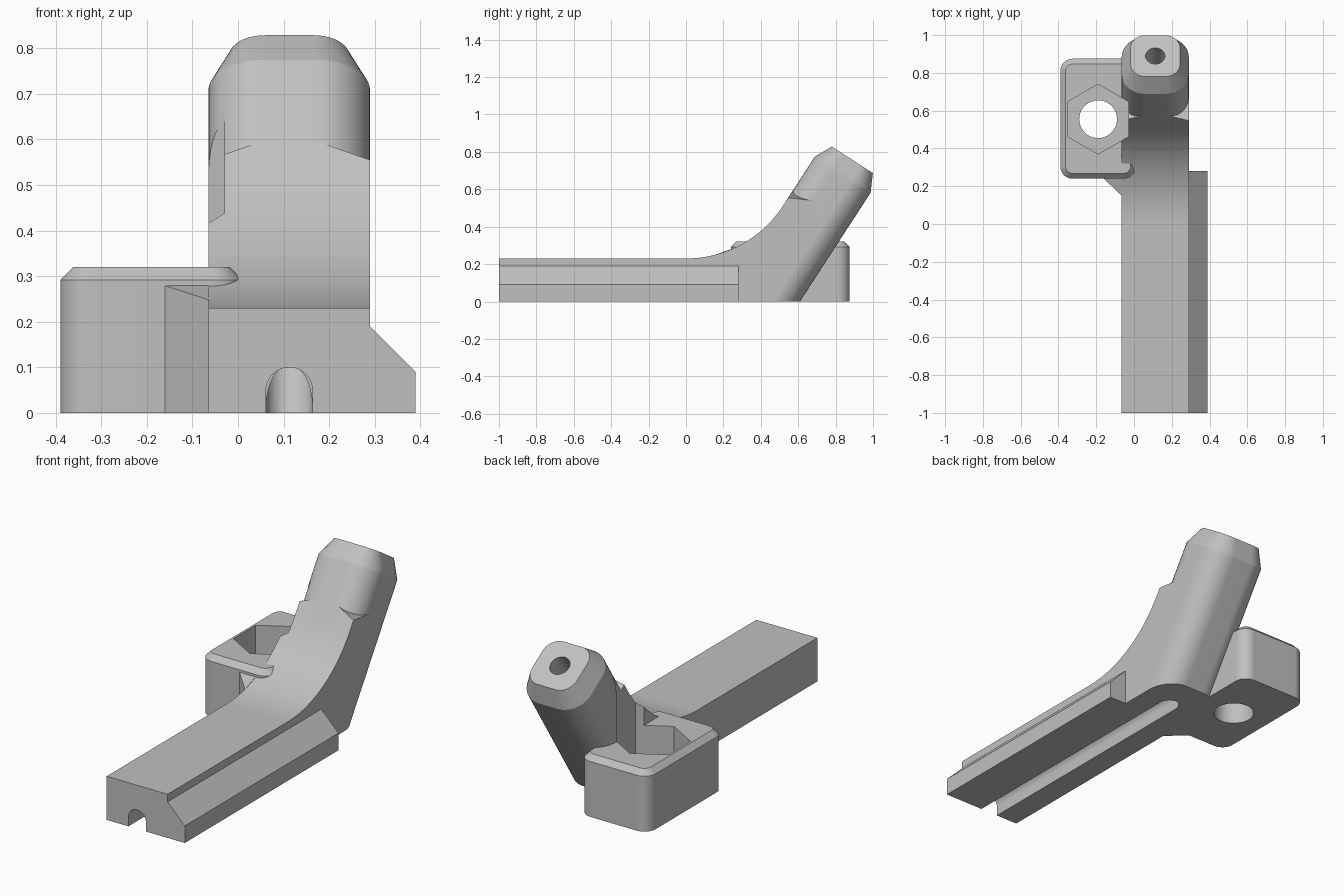
import bpy
import bmesh
from math import sin, cos, pi, radians, sqrt
from mathutils import Vector

cube = bpy.data.objects.get("Cube")
if cube:
    bpy.data.objects.remove(cube, do_unlink=True)

grey = bpy.data.materials.new("light_grey")
grey.use_nodes = True
COLOUR = (0.53, 0.53, 0.53, 1)
grey.diffuse_color = COLOUR
bsdf = next(n for n in grey.node_tree.nodes if n.type == 'BSDF_PRINCIPLED')
bsdf.inputs["Base Color"].default_value = COLOUR

# Main dimensions
LEFT, RIGHT = 0.29, -0.065
MID_X = (LEFT + RIGHT) / 2
BAR_TOP = 0.23
TILT = radians(33)
SWEEP = pi / 2 - TILT
ARC_R = 0.618
ALONG = Vector((0, sin(TILT), cos(TILT)))
ACROSS = Vector((0, cos(TILT), -sin(TILT)))
NECK_FRONT, NECK_BACK = 0.157, 0.51
NECK_MID = (NECK_FRONT + NECK_BACK) / 2


def loft(name, rings):
    """Skin a list of equal-length point rings and cap both ends."""
    bm = bmesh.new()
    rows = [[bm.verts.new(p) for p in ring] for ring in rings]
    n = len(rows[0])
    for a, b in zip(rows, rows[1:]):
        for i in range(n):
            j = (i + 1) % n
            bm.faces.new((a[i], a[j], b[j], b[i]))
    bm.faces.new(rows[0])
    bm.faces.new(rows[-1])
    bmesh.ops.recalc_face_normals(bm, faces=bm.faces)
    mesh = bpy.data.meshes.new(name)
    bm.to_mesh(mesh)
    bm.free()
    mesh.materials.append(grey)
    obj = bpy.data.objects.new(name, mesh)
    bpy.context.collection.objects.link(obj)
    return obj


def round_rect(hx, hy, r, steps=10):
    pts = []
    for k, (sx, sy) in enumerate([(1, 1), (-1, 1), (-1, -1), (1, -1)]):
        for i in range(steps + 1):
            a = (k + i / steps) * pi / 2
            pts.append((sx * (hx - r) + r * cos(a), sy * (hy - r) + r * sin(a)))
    return pts


def circle(r, n, start=0.0):
    return [(r * cos(start + 2 * pi * i / n), r * sin(start + 2 * pi * i / n)) for i in range(n)]


def upright(pts, cx, cy, z):
    return [Vector((cx + u, cy + v, z)) for u, v in pts]


def tilted(pts, t):
    return [Vector((MID_X + u, 0, 0)) + ACROSS * (NECK_MID + v) + ALONG * t for u, v in pts]


def on_neck(s, z):
    """(y, z) on the slanted line at offset s across the neck."""
    return ((s + z * sin(TILT)) / cos(TILT), z)


def arc_z(y):
    return BAR_TOP + ARC_R - sqrt(ARC_R ** 2 - y ** 2)


def body_ring(x, top):
    arc = [(ARC_R * sin(SWEEP * i / 24), BAR_TOP + ARC_R * (1 - cos(SWEEP * i / 24)))
           for i in range(25)]
    prof = [(-1, 0), (-1, BAR_TOP)] + arc
    prof += [on_neck(NECK_FRONT, top), on_neck(0.27, 0.54), on_neck(0.38, 0.4), on_neck(0.38, 0)]
    return [Vector((x, y, z)) for y, z in prof]


# Bar sweeping up into the neck
bar = loft("bar_and_sweep", [body_ring(x, z) for x, z in
                             [(RIGHT, 0.555), (0.055, 0.597), (0.17, 0.597), (LEFT, 0.555)]])

# Side rail with sloping top
rail_profile = [(LEFT, 0), (0.39, 0), (0.39, 0.09), (LEFT, 0.19)]
rail = loft("side_rail", [[Vector((x, y, z)) for x, z in rail_profile] for y in (-1, 0.28)])

# Slanted neck with tapered tip, trimmed flat at the ground
HALF = (LEFT - RIGHT) / 2
neck_section = round_rect(HALF, HALF, 0.122)
tip_section = round_rect(HALF - 0.047, HALF - 0.047, 0.078)
neck = loft("slanted_neck", [tilted(neck_section, 0), tilted(neck_section, 1.025),
                             tilted(tip_section, 1.12)])
bm = bmesh.new()
bm.from_mesh(neck.data)
cut = bmesh.ops.bisect_plane(bm, geom=bm.verts[:] + bm.edges[:] + bm.faces[:],
                             plane_co=(0, 0, 0), plane_no=(0, 0, 1), clear_inner=True)
bmesh.ops.contextual_create(bm, geom=[e for e in cut["geom_cut"]
                                      if isinstance(e, bmesh.types.BMEdge)])
bmesh.ops.recalc_face_normals(bm, faces=bm.faces)
bm.to_mesh(neck.data)
bm.free()

# Nut block with bevelled top
BX, BY = -0.19, 0.5575
block_section = round_rect(0.2, 0.3175, 0.065)
block_top = round_rect(0.172, 0.2895, 0.037)
block = loft("nut_block", [upright(block_section, BX, BY, 0), upright(block_section, BX, BY, 0.292),
                           upright(block_top, BX, BY, 0.32)])

# Corner brace between bar and block
brace_plan = [(RIGHT, 0.15), (RIGHT, 0.25), (-0.165, 0.245)]
brace = loft("corner_brace", [[Vector((x, y, 0)) for x, y in brace_plan],
                              [Vector((x, y, arc_z(y))) for x, y in brace_plan]])

# Cutters: hexagonal pocket, bolt hole, underside groove, neck bore
hexagon = circle(0.185, 6, pi / 2)
pocket = loft("pocket_cutter", [upright(hexagon, BX, 0.555, z) for z in (0.15, 1.2)])
bolt = loft("bolt_cutter", [upright(circle(0.1, 48), BX, 0.555, z) for z in (-0.1, 0.5)])
arch = [(0.051 * cos(pi * i / 20), 0.049 + 0.051 * sin(pi * i / 20)) for i in range(21)]
arch += [(-0.051, -0.1), (0.051, -0.1)]
groove = loft("groove_cutter", [[Vector((MID_X + u, y, z)) for u, z in arch] for y in (-1.1, 0.405)])
bore = loft("bore_cutter", [tilted(circle(0.051, 40), t) for t in (0.2, 1.3)])

cuts = {bar: [groove, bore, pocket], neck: [groove, bore, pocket], block: [pocket, bolt]}
for obj, cutters in cuts.items():
    bpy.context.view_layer.objects.active = obj
    for cutter in cutters:
        mod = obj.modifiers.new("cut", 'BOOLEAN')
        mod.operation = 'DIFFERENCE'
        mod.solver = 'EXACT'
        mod.object = cutter
        bpy.ops.object.modifier_apply(modifier=mod.name)
for cutter in (pocket, bolt, groove, bore):
    bpy.data.objects.remove(cutter, do_unlink=True)

# Smooth the rounded faces and keep the edges crisp
for obj in (bar, rail, neck, block, brace):
    bpy.ops.object.select_all(action='DESELECT')
    obj.select_set(True)
    bpy.context.view_layer.objects.active = obj
    bpy.ops.object.shade_smooth_by_angle(angle=radians(22))
    weighted = obj.modifiers.new("weighted_normals", 'WEIGHTED_NORMAL')
    weighted.keep_sharp = True
